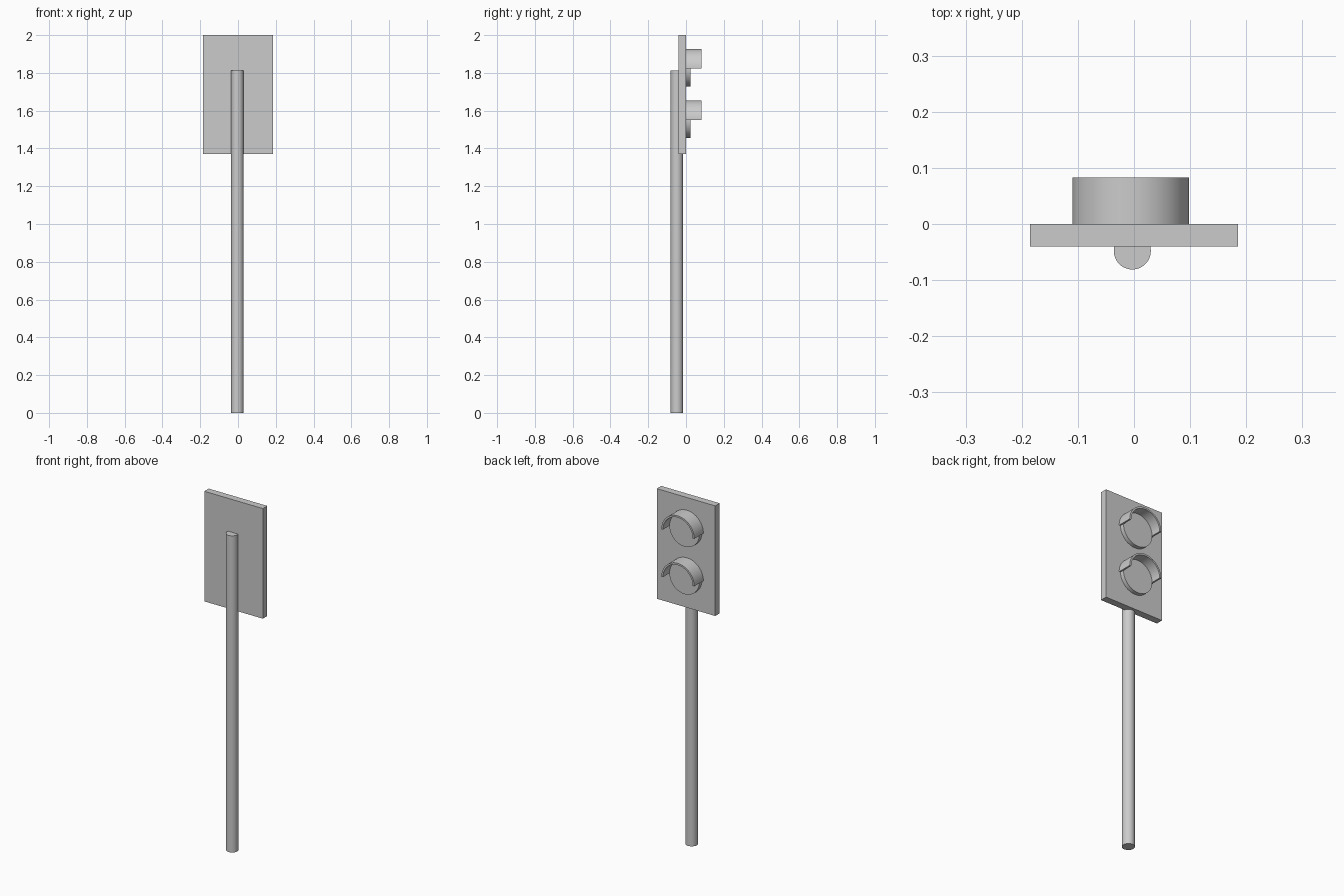
import bpy, bmesh, math

if "Cube" in bpy.data.objects:
    bpy.data.objects.remove(bpy.data.objects["Cube"])

LAMP_X = -0.006


def make_object(name, bm, smooth=True):
    bmesh.ops.recalc_face_normals(bm, faces=bm.faces)
    mesh = bpy.data.meshes.new(name)
    bm.to_mesh(mesh)
    bm.free()
    ob = bpy.data.objects.new(name, mesh)
    bpy.context.collection.objects.link(ob)
    if smooth:
        bpy.ops.object.select_all(action='DESELECT')
        ob.select_set(True)
        bpy.context.view_layer.objects.active = ob
        bpy.ops.object.shade_smooth_by_angle(angle=math.radians(35))
    return ob


def extrude_profile(name, points, vec):
    """Extrude a closed flat outline along a vector into a solid."""
    bm = bmesh.new()
    face = bm.faces.new([bm.verts.new(p) for p in points])
    out = bmesh.ops.extrude_face_region(bm, geom=[face], use_keep_orig=True)
    new = [g for g in out['geom'] if isinstance(g, bmesh.types.BMVert)]
    bmesh.ops.translate(bm, verts=new, vec=vec)
    return make_object(name, bm)


def arc(radius, z, start, end, n, y=0.0):
    return [(LAMP_X + radius * math.cos(a), y, z + radius * math.sin(a))
            for a in (start + (end - start) * i / n for i in range(n + 1))]


# Flat signal panel
extrude_profile("signal_panel",
                [(-0.185, -0.04, 1.37), (0.185, -0.04, 1.37),
                 (0.185, -0.04, 2.0), (-0.185, -0.04, 2.0)], (0, 0.04, 0))

# Round pole, partly sunk into the panel
pole = [(-0.003 + 0.033 * math.cos(math.tau * i / 48),
         -0.048 + 0.033 * math.sin(math.tau * i / 48), 0) for i in range(48)]
extrude_profile("pole", pole, (0, 0, 1.812))

# Two lamps, each a flat lens disc under a half-round visor
for label, z in (("upper", 1.823), ("lower", 1.551)):
    lens = arc(0.095, z, 0, math.tau, 48, -0.005)[:-1]
    extrude_profile(label + "_lens", lens, (0, 0.028, 0))
    hood = (arc(0.104, z, 0, math.pi, 32, -0.005)
            + arc(0.094, z, math.pi, 0, 32, -0.005))
    extrude_profile(label + "_visor", hood, (0, 0.088, 0))
